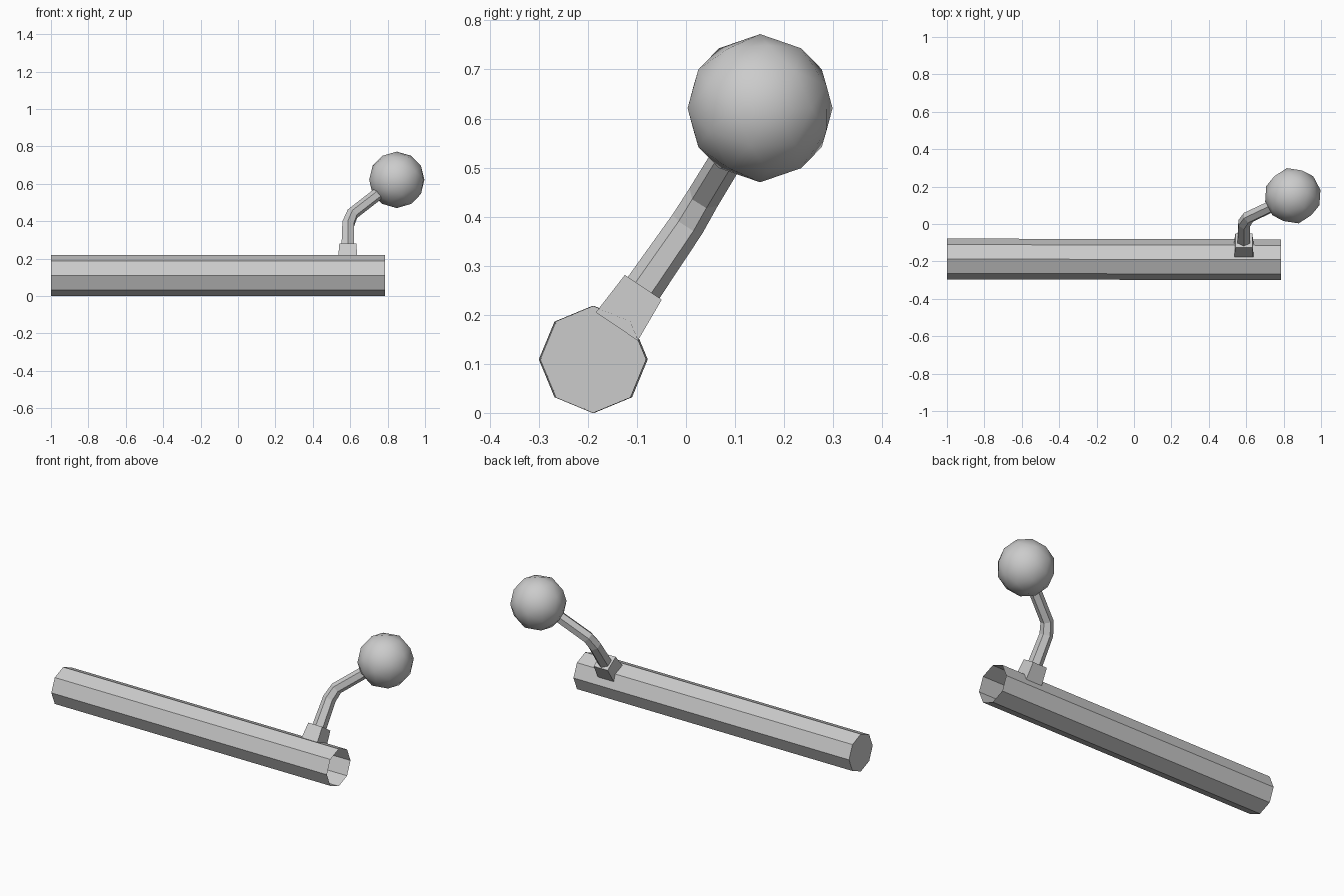
import bpy, bmesh
from math import sin, cos, pi, radians
from mathutils import Vector, Matrix

if "Cube" in bpy.data.objects:
    bpy.data.objects.remove(bpy.data.objects["Cube"])


def loft(name, path, radii, sides, ref, phase=0.0, cap_start=True, cap_end=True):
    """Sweep an n-sided section along a path, with ref fixing its roll."""
    pts = [Vector(p) for p in path]
    bm = bmesh.new()
    rings = []
    for i, p in enumerate(pts):
        t = Vector()
        if i > 0:
            t += (p - pts[i - 1]).normalized()
        if i < len(pts) - 1:
            t += (pts[i + 1] - p).normalized()
        t.normalize()
        u = Vector(ref)
        u = (u - t * u.dot(t)).normalized()
        v = t.cross(u)
        angles = [phase + 2 * pi * k / sides for k in range(sides)]
        rings.append([bm.verts.new(p + radii[i] * (u * cos(a) + v * sin(a))) for a in angles])
    for a, b in zip(rings, rings[1:]):
        for k in range(sides):
            n = (k + 1) % sides
            bm.faces.new((a[k], a[n], b[n], b[k]))
    if cap_start:
        bm.faces.new(rings[0][::-1])
    if cap_end:
        bm.faces.new(rings[-1])
    return finish(name, bm)


def finish(name, bm, smooth=False):
    mesh = bpy.data.meshes.new(name)
    for f in bm.faces:
        f.smooth = smooth
    bm.to_mesh(mesh)
    bm.free()
    obj = bpy.data.objects.new(name, mesh)
    bpy.context.collection.objects.link(obj)
    return obj


# Hollow octagonal tube: closed at the left, open at the right
loft("tube", [(-1, -0.187, 0.109), (0.785, -0.191, 0.109)], [0.109, 0.109],
     8, (0, 1, 0), cap_end=False)

# The collar and arm lie in one plane leaning back from the tube
side = (0, 0.835, -0.55)
loft("collar", [(0.587, -0.141, 0.176), (0.587, -0.087, 0.256)], [0.073, 0.064],
     4, side, phase=pi / 4)
loft("arm", [(0.587, -0.090, 0.250), (0.589, 0.003, 0.385),
             (0.612, 0.036, 0.440), (0.80, 0.125, 0.586)],
     [0.039, 0.036, 0.034, 0.033], 6, side)

# Faceted round knob with smooth shading
bm = bmesh.new()
bmesh.ops.create_icosphere(bm, subdivisions=2, radius=0.151)
turn = Matrix.Rotation(radians(12), 4, 'Z') @ Matrix.Rotation(radians(-31.7), 4, 'Y')
bmesh.ops.transform(bm, matrix=Matrix.Translation((0.849, 0.151, 0.621)) @ turn, verts=bm.verts)
finish("knob", bm, smooth=True)
